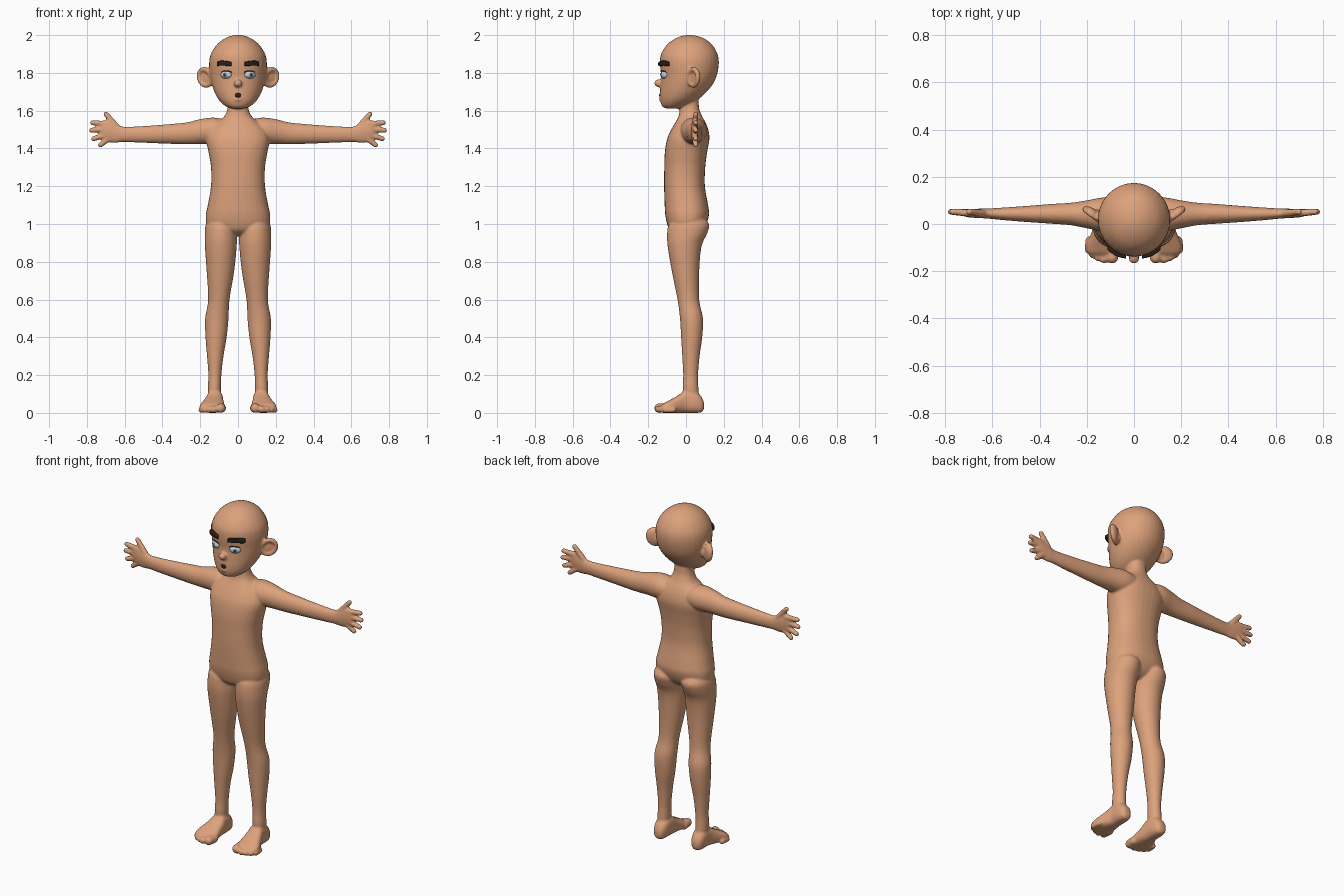
import bpy, bmesh, math
from mathutils import Matrix, Vector

cube = bpy.data.objects.get("Cube")
if cube:
    bpy.data.objects.remove(cube)


def material(name, rgb):
    m = bpy.data.materials.new(name)
    m.use_nodes = True
    m.diffuse_color = (*rgb, 1)
    m.node_tree.nodes["Principled BSDF"].inputs["Base Color"].default_value = (*rgb, 1)
    return m


SKIN = material("skin", (0.72, 0.36, 0.20))
HAIR = material("dark brown hair", (0.022, 0.014, 0.01))
WHITE = material("eye white", (0.58, 0.63, 0.68))
IRIS = material("grey blue iris", (0.13, 0.22, 0.30))
MOUTH = material("mouth dark", (0.03, 0.012, 0.01))


def spline(rings, steps=4):
    """Catmull-Rom resampling of a list of ring tuples."""
    out = []
    last = len(rings) - 1
    for i in range(last):
        a, b, c, d = (rings[min(max(j, 0), last)] for j in range(i - 1, i + 3))
        for k in range(steps):
            t = k / steps
            out.append([q + t / 2 * (r - p + t * (2 * p - 5 * q + 4 * r - s + t * (3 * (q - r) + s - p)))
                        for p, q, r, s in zip(a, b, c, d)])
    return out + [list(rings[-1])]


def loft(bm, axis, rings, power=2.0, sides=32):
    """Skin rounded sections (position, u min, u max, v min, v max) along an axis."""
    loops = []
    for t, u0, u1, v0, v1 in spline(rings):
        loop = []
        for k in range(sides):
            a = math.tau * k / sides
            c, s = math.cos(a), math.sin(a)
            u = (u0 + u1) / 2 + (u1 - u0) / 2 * math.copysign(abs(c) ** (2 / power), c)
            v = (v0 + v1) / 2 + (v1 - v0) / 2 * math.copysign(abs(s) ** (2 / power), s)
            loop.append(bm.verts.new({"x": (t, u, v), "y": (u, t, v), "z": (u, v, t)}[axis]))
        loops.append(loop)
    for a, b in zip(loops, loops[1:]):
        for k in range(sides):
            n = (k + 1) % sides
            bm.faces.new((a[k], a[n], b[n], b[k]))
    bm.faces.new(loops[0])
    bm.faces.new(loops[-1])


def ball(bm, centre, radii, yaw=0, tilt=0):
    m = (Matrix.Translation(centre) @ Matrix.Rotation(math.radians(yaw), 4, "Z")
         @ Matrix.Rotation(math.radians(tilt), 4, "Y") @ Matrix.Diagonal((*radii, 1)))
    bmesh.ops.create_uvsphere(bm, u_segments=24, v_segments=16, radius=1, matrix=m)


def capsule(bm, start, end, r0, r1):
    """Round-ended rod for fingers and toes."""
    a, b = Vector(start), Vector(end)
    m = Matrix.Translation((a + b) / 2) @ (b - a).to_track_quat("Z", "Y").to_matrix().to_4x4()
    bmesh.ops.create_cone(bm, cap_ends=True, segments=20, radius1=r0, radius2=r1,
                          depth=(b - a).length, matrix=m)
    ball(bm, a, (r0,) * 3)
    ball(bm, b, (r1,) * 3)


def mirror(bm):
    copy = bmesh.ops.duplicate(bm, geom=bm.verts[:] + bm.edges[:] + bm.faces[:])
    for v in copy["geom"]:
        if isinstance(v, bmesh.types.BMVert):
            v.co.x *= -1


def finish(name, bm, mat):
    bmesh.ops.recalc_face_normals(bm, faces=bm.faces[:])
    for f in bm.faces:
        f.smooth = True
    me = bpy.data.meshes.new(name)
    bm.to_mesh(me)
    bm.free()
    me.materials.append(mat)
    ob = bpy.data.objects.new(name, me)
    bpy.context.collection.objects.link(ob)
    return ob


body = bmesh.new()

# Leg
loft(body, "z", [
    (1.05, .04, .14, -.05, .08), (1.0, .008, .17, -.09, .122), (.95, .005, .176, -.1, .112),
    (.88, .007, .175, -.097, .082), (.75, .02, .166, -.075, .07), (.6, .045, .158, -.045, .07),
    (.5, .05, .174, -.032, .09), (.4, .06, .172, -.026, .086), (.3, .077, .164, -.02, .072),
    (.2, .088, .157, -.015, .064), (.13, .09, .16, -.018, .066), (.05, .095, .155, -.01, .07)])

# Foot and toes
loft(body, "y", [
    (.095, .105, .14, .02, .055), (.082, .092, .155, .003, .085), (.05, .082, .164, 0, .115),
    (0, .079, .167, 0, .122), (-.04, .075, .182, 0, .094), (-.09, .07, .202, 0, .066),
    (-.12, .073, .2, .002, .05), (-.135, .09, .18, .01, .036)], power=2.5)
for x, y, r in ((.092, -.143, .025), (.127, -.148, .019), (.152, -.14, .018),
                (.175, -.128, .017), (.194, -.108, .016)):
    capsule(body, (x - .004, y + .04, r), (x, y, r), r, r)

# Arm running into the palm
loft(body, "x", [
    (.03, 0, .1, 1.45, 1.54), (.12, -.03, .113, 1.425, 1.563), (.2, -.018, .1, 1.424, 1.555),
    (.27, -.005, .09, 1.422, 1.538), (.35, .001, .085, 1.424, 1.53), (.45, .008, .077, 1.428, 1.522),
    (.55, .016, .07, 1.432, 1.516), (.61, .022, .066, 1.434, 1.516), (.65, .025, .065, 1.43, 1.535),
    (.69, .027, .064, 1.434, 1.55), (.715, .031, .062, 1.45, 1.548), (.728, .037, .057, 1.475, 1.53)])

# Fingers and thumb
for x0, z0, x1, z1 in ((.69, 1.53, .77, 1.536), (.7, 1.503, .776, 1.496), (.695, 1.473, .766, 1.451),
                       (.68, 1.455, .729, 1.418), (.645, 1.52, .699, 1.582)):
    capsule(body, (x0, .046, z0), (x1, .052, z1), .016, .0135)

# Ear: thin shell with a raised rim
ball(body, (.172, .05, 1.775), (.038, .014, .05), yaw=35, tilt=15)
ball(body, (.15, .04, 1.765), (.025, .02, .03), yaw=35)
for k in range(24):
    a, b = (math.tau * j / 24 for j in (k, k + 1))
    ends = [(.174 + .032 * math.cos(t) + .006 * math.sin(t), .04 + .023 * math.cos(t),
             1.776 + .043 * math.sin(t)) for t in (a, b)]
    capsule(body, ends[0], ends[1], .013, .013)

mirror(body)

# Torso and neck
loft(body, "z", [(z, -w, w, front, back) for z, w, front, back in (
    (.94, .05, -.05, .05), (.965, .12, -.085, .085), (1.0, .165, -.1, .108), (1.05, .17, -.11, .122),
    (1.1, .16, -.113, .117), (1.2, .143, -.116, .1), (1.3, .143, -.115, .102), (1.38, .156, -.112, .112),
    (1.45, .168, -.1, .124), (1.5, .15, -.078, .118), (1.54, .108, -.055, .102), (1.57, .073, -.04, .085),
    (1.61, .055, -.033, .07), (1.66, .05, -.03, .066), (1.72, .045, -.025, .06))], power=2.3)

# Head
loft(body, "z", [(z, -w, w, front, back) for z, w, front, back in (
    (1.611, .025, -.1, -.04), (1.62, .06, -.124, -.008), (1.65, .096, -.136, .05), (1.69, .121, -.138, .1),
    (1.74, .139, -.135, .142), (1.79, .149, -.133, .164), (1.85, .153, -.138, .174), (1.9, .144, -.132, .167),
    (1.95, .112, -.1, .138), (1.98, .074, -.06, .1), (1.996, .036, -.02, .058), (2.001, .006, .012, .024))])

# Nose and lower lip
ball(body, (0, -.146, 1.745), (.022, .022, .02))
ball(body, (0, -.134, 1.66), (.02, .01, .009))

skin = finish("body", body, SKIN)
fuse = skin.modifiers.new("fuse", "REMESH")
fuse.mode = "VOXEL"
fuse.voxel_size = .006
fuse.use_smooth_shade = True
relax = skin.modifiers.new("relax", "SMOOTH")
relax.factor = .5
relax.iterations = 5

# Eyes: white, iris, pupil
for name, mat, x, y, radii in (("eye_whites", WHITE, .062, -.113, (.032, .021, .021)),
                               ("irises", IRIS, .0695, -.1285, (.012, .006, .012)),
                               ("pupils", HAIR, .0715, -.133, (.005, .003, .005))):
    bm = bmesh.new()
    ball(bm, (x, y, 1.79), radii, yaw=24)
    mirror(bm)
    finish(name, bm, mat)

# Upper lashes
bm = bmesh.new()
pts = [Vector((.062, -.121, 1.795)) + Matrix.Rotation(math.radians(24), 3, "Z")
       @ Vector((.033 * math.cos(t), .012 * math.cos(t) ** 2 - .004, .016 * math.sin(t)))
       for t in (math.pi * k / 10 for k in range(11))]
for a, b in zip(pts, pts[1:]):
    capsule(bm, a, b, .0025, .0025)
mirror(bm)
finish("upper_lashes", bm, HAIR)

# Eyebrows
bm = bmesh.new()
loft(bm, "x", [(.034, -.147, -.125, 1.836, 1.858), (.07, -.138, -.112, 1.838, 1.864),
               (.095, -.124, -.098, 1.838, 1.864), (.112, -.11, -.085, 1.837, 1.858)], power=5)
mirror(bm)
finish("eyebrows", bm, HAIR)

# Mouth
bm = bmesh.new()
ball(bm, (0, -.134, 1.681), (.018, .008, .014))
finish("mouth", bm, MOUTH)
